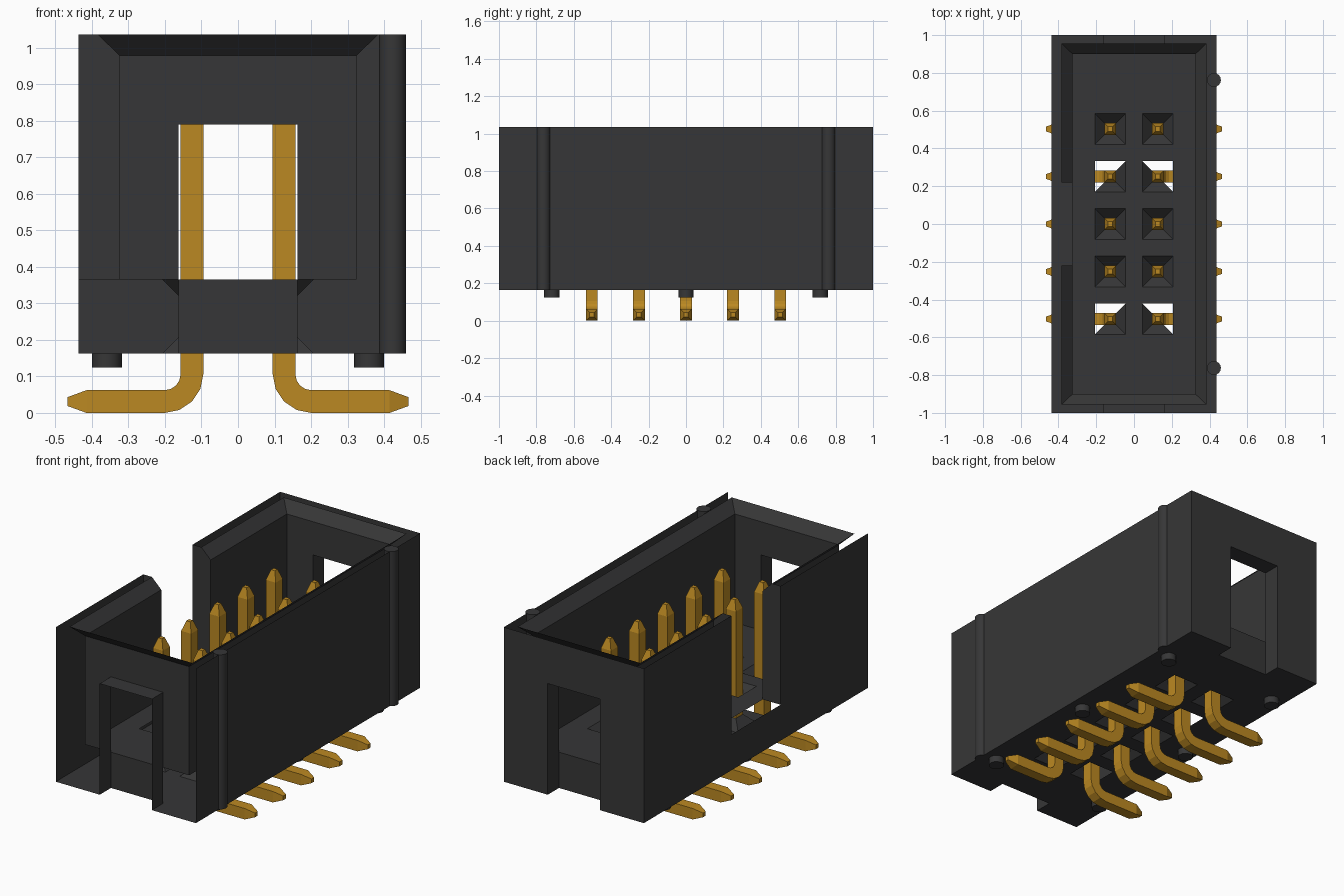
import bpy, bmesh, math
from mathutils import Vector, Matrix

if "Cube" in bpy.data.objects:
    bpy.data.objects.remove(bpy.data.objects["Cube"], do_unlink=True)


def material(name, rgb):
    m = bpy.data.materials.new(name)
    m.use_nodes = True
    m.diffuse_color = (*rgb, 1)
    m.node_tree.nodes["Principled BSDF"].inputs["Base Color"].default_value = (*rgb, 1)
    return m


BLACK = material("black plastic", (0.037, 0.037, 0.038))
GOLD = material("gold metal", (0.50, 0.25, 0.016))


def finish(name, bm, mat):
    me = bpy.data.meshes.new(name)
    bm.to_mesh(me)
    bm.free()
    me.materials.append(mat)
    ob = bpy.data.objects.new(name, me)
    bpy.context.collection.objects.link(ob)
    return ob


def face(bm, pts, n):
    """Add a flat face whose normal points along n."""
    f = bm.faces.new([bm.verts.new(p) for p in pts])
    f.normal_update()
    if f.normal.dot(Vector(n)) < 0:
        f.normal_flip()


# Main sizes: outer shell, inner cavity, rim of the chamfer, slot, notch
X, Y, Z0, Z1 = 0.437, 1.0, 0.163, 1.035
IX, IY, FLOOR, IZ = 0.325, 0.9, 0.365, 0.978
RX, RY = 0.383, 0.955
SX, SZ = 0.163, 0.79
NY = 0.22
PX, PITCH, HOLE, PIN = 0.126, 0.2515, 0.081, 0.031
ROWS = [PITCH * i for i in range(-2, 3)]


def slotted(y, hx, low, high):
    """Wall outline with a slot open at the bottom."""
    return [(-hx, y, low), (-hx, y, high), (hx, y, high), (hx, y, low),
            (SX, y, low), (SX, y, SZ), (-SX, y, SZ), (-SX, y, low)]


# Shell: outer walls, open at the front and along the rim
bm = bmesh.new()
face(bm, [(X, -Y, Z0), (X, Y, Z0), (X, Y, Z1), (X, -Y, Z1)], (1, 0, 0))
face(bm, slotted(Y, X, Z0, Z1), (0, 1, 0))
face(bm, [(-X, -Y, Z0), (-X, Y, Z0), (-X, Y, Z1), (-X, NY, Z1), (-X, NY, FLOOR),
          (-X, -NY, FLOOR), (-X, -NY, Z1), (-X, -Y, Z1)], (-1, 0, 0))

# Cavity side walls and their chamfers
face(bm, [(IX, -IY, FLOOR), (IX, IY, FLOOR), (IX, IY, IZ), (IX, -IY, IZ)], (-1, 0, 0))
face(bm, [(IX, -IY, IZ), (IX, IY, IZ), (RX, RY, Z1), (RX, -RY, Z1)], (-1, 0, 1))
for s in (-1, 1):
    # Wall pieces and end faces on either side of the key notch
    face(bm, [(-IX, s * NY, FLOOR), (-IX, s * IY, FLOOR), (-IX, s * IY, IZ), (-IX, s * NY, IZ)], (1, 0, 0))
    face(bm, [(-IX, s * NY, IZ), (-IX, s * IY, IZ), (-RX, s * RY, Z1), (-RX, s * NY, Z1)], (1, 0, 1))
    face(bm, [(-X, s * NY, FLOOR), (-X, s * NY, Z1), (-RX, s * NY, Z1),
              (-IX, s * NY, IZ), (-IX, s * NY, FLOOR)], (0, -s, 0))
    # End wall, chamfer and slot lining
    face(bm, slotted(s * IY, IX, FLOOR, IZ), (0, -s, 0))
    face(bm, [(-IX, s * IY, IZ), (IX, s * IY, IZ), (RX, s * RY, Z1), (-RX, s * RY, Z1)], (0, -s, 1))
    face(bm, [(-SX, s * IY, SZ), (SX, s * IY, SZ), (SX, s * Y, SZ), (-SX, s * Y, SZ)], (0, 0, -1))
    face(bm, [(-SX, s * IY, Z0), (SX, s * IY, Z0), (SX, s * IY, FLOOR), (-SX, s * IY, FLOOR)], (0, s, 0))
    for t in (-1, 1):
        face(bm, [(t * SX, s * IY, Z0), (t * SX, s * Y, Z0), (t * SX, s * Y, SZ), (t * SX, s * IY, SZ)], (-t, 0, 0))
        face(bm, [(t * SX, s * IY, Z0), (t * X, s * IY, Z0), (t * X, s * Y, Z0), (t * SX, s * Y, Z0)], (0, 0, -1))


def plate(hx, z, up):
    """Perforated plate with a tapered recess around every pin."""
    xs = [-hx, -PX - HOLE, -PX + HOLE, PX - HOLE, PX + HOLE, hx]
    ys = [-IY] + [r + d for r in ROWS for d in (-HOLE, HOLE)] + [IY]
    for i in range(len(xs) - 1):
        for j in range(len(ys) - 1):
            if not (i % 2 and j % 2):
                a, b, c, d = xs[i], xs[i + 1], ys[j], ys[j + 1]
                face(bm, [(a, c, z), (b, c, z), (b, d, z), (a, d, z)], (0, 0, up))
    for sx in (-1, 1):
        for k, y in enumerate(ROWS):
            for dx, dy in ((1, 0), (-1, 0), (0, 1), (0, -1)):
                # Two rows are open on their outer and rear sides
                if k in (0, 3) and (dx == sx or dy == 1):
                    continue
                ring = []
                for h, zz, order in ((HOLE, z, (-1, 1)), (PIN, z - up * 0.05, (1, -1))):
                    for e in order:
                        ring.append((sx * PX + h * (dx + e * abs(dy)), y + h * (dy + e * abs(dx)), zz))
                face(bm, ring, (-dx, -dy, up))


plate(IX, FLOOR, 1)
plate(X, Z0, -1)
bmesh.ops.remove_doubles(bm, verts=bm.verts, dist=1e-5)
finish("shroud", bm, BLACK)


def post(name, x, y, r, low, high, sides):
    bm = bmesh.new()
    bmesh.ops.create_cone(bm, cap_ends=True, segments=sides, radius1=r, radius2=r, depth=high - low,
                          matrix=Matrix.Translation((x, y, (low + high) / 2)))
    ob = finish(name, bm, BLACK)
    bpy.context.view_layer.objects.active = ob
    ob.select_set(True)
    bpy.ops.object.shade_smooth_by_angle(angle=math.radians(40))
    ob.select_set(False)


# Standoff pegs underneath and round ribs on the side wall
for x in (-0.359, 0.359):
    for y in (-0.717, 0, 0.717):
        post("standoff_peg", x, y, 0.041, 0.124, Z0, 12)
for y in (-0.762, 0.762):
    post("side_rib", 0.423, y, 0.037, Z0, Z1, 16)

# Bent square pins: rings of (x, z, half size, angle) from the top tip to the lead tip
R, H = 0.075, 0.031
path = [(PX, 0.87, 0.012, 0), (PX, 0.815, H, 0)]
for i in range(5):
    a = math.radians(22.5 * i)
    path.append((PX + R - R * math.cos(a), H + R - R * math.sin(a), H, a))
path += [(0.415, H, H, math.pi / 2), (0.467, H, 0.012, math.pi / 2)]

for s in (-1, 1):
    for y in ROWS:
        bm = bmesh.new()
        rings = []
        for x, z, h, a in path:
            rings.append([bm.verts.new((s * (x + u * h * math.cos(a)), y + v * h, z + u * h * math.sin(a)))
                          for u, v in ((-1, -1), (1, -1), (1, 1), (-1, 1))])
        for p, q in zip(rings, rings[1:]):
            for i in range(4):
                bm.faces.new((p[i], p[(i + 1) % 4], q[(i + 1) % 4], q[i]))
        bm.faces.new(rings[0])
        bm.faces.new(rings[-1])
        bmesh.ops.recalc_face_normals(bm, faces=bm.faces)
        finish("pin", bm, GOLD)
